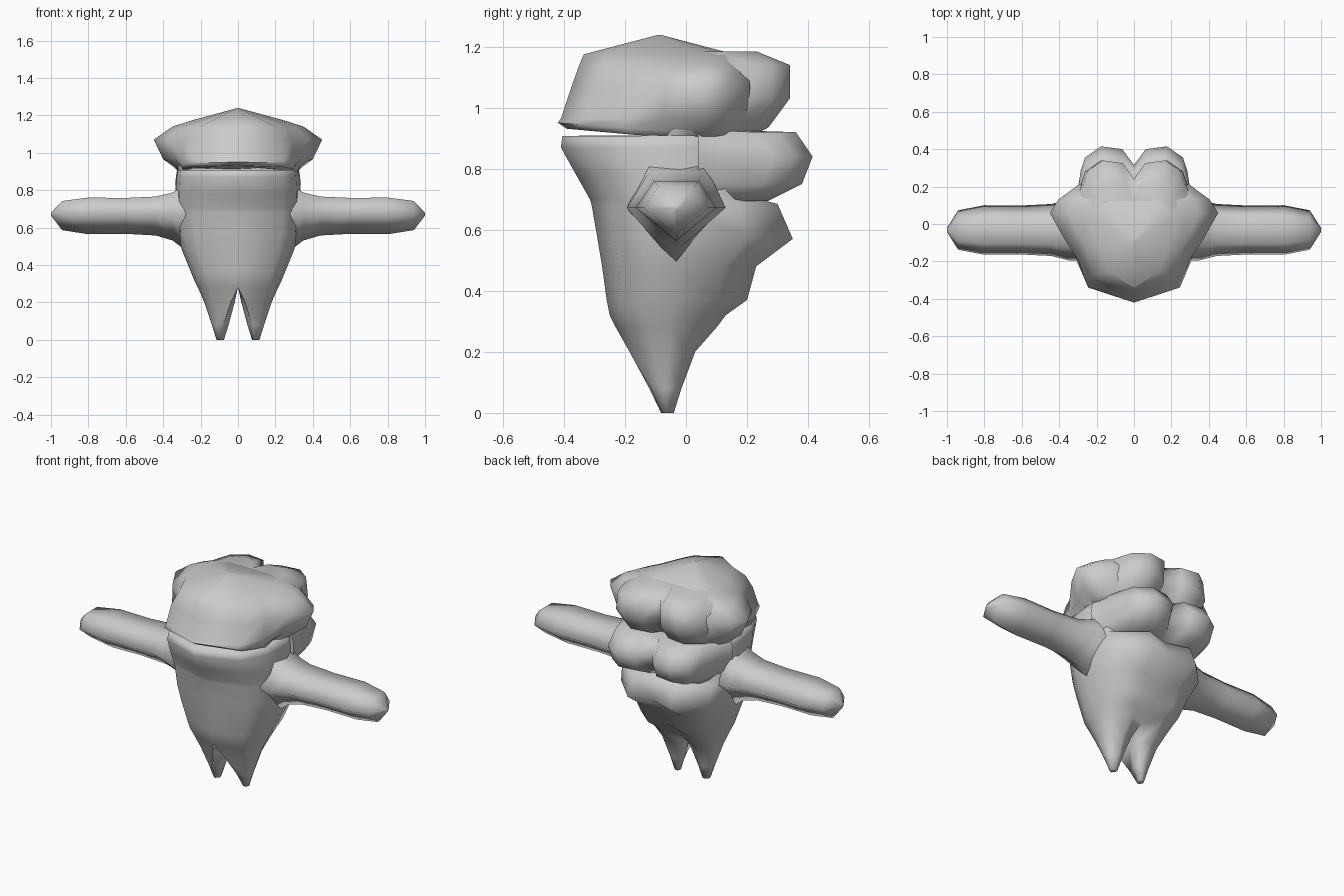
import bpy, bmesh, math

cube = bpy.data.objects.get("Cube")
if cube:
    bpy.data.objects.remove(cube, do_unlink=True)

grey = bpy.data.materials.new("plain grey")
grey.use_nodes = True
tone = (0.6, 0.6, 0.6, 1)
grey.diffuse_color = tone
grey.node_tree.nodes["Principled BSDF"].inputs["Base Color"].default_value = tone


def loft(name, rings, angle=85):
    """Skin closed rings, open the centre plane and mirror to the other side."""
    bm = bmesh.new()
    loops = [[bm.verts.new(p) for p in ring] for ring in rings]
    for a, b in zip(loops, loops[1:]):
        for i in range(len(a)):
            j = (i + 1) % len(a)
            bm.faces.new((a[i], a[j], b[j], b[i]))
    bm.faces.new(loops[0][::-1])
    bm.faces.new(loops[-1])
    bmesh.ops.recalc_face_normals(bm, faces=bm.faces)
    inner = [f for f in bm.faces if all(abs(v.co.x) < 0.001 for v in f.verts)]
    bmesh.ops.delete(bm, geom=inner, context="FACES")
    bmesh.ops.remove_doubles(bm, verts=bm.verts, dist=0.0005)
    mesh = bpy.data.meshes.new(name)
    bm.to_mesh(mesh)
    bm.free()
    mesh.materials.append(grey)
    obj = bpy.data.objects.new(name, mesh)
    bpy.context.collection.objects.link(obj)
    mod = obj.modifiers.new("mirror", "MIRROR")
    mod.use_clip = True
    mod.merge_threshold = 0.001
    bpy.ops.object.select_all(action="DESELECT")
    bpy.context.view_layer.objects.active = obj
    obj.select_set(True)
    bpy.ops.object.shade_smooth_by_angle(angle=math.radians(angle))
    return obj


# Body: half sections, tapering down and splitting into two pointed legs
def body_ring(z, w, front, side, back, x0=0, leg=0):
    shape = [(0, front, 0.42), (0.72, front + (side - front) * 0.22, 0.72),
             (0.94, front + (side - front) * 0.58, 0.92), (1, side, 1),
             (0.88, side + (back - side) * 0.6, 0.86), (0.42, back, 0.5),
             (0, back - 0.04 * (1 - leg), 0.14), (0, side, 0)]
    return [(x0 + (w - x0) * (u * (1 - leg) + k * leg), y, z) for u, y, k in shape]


# The first two rings are the neck set back inside the mouth slit
body = [
    (0.96, 0.335, -0.13, 0.02, 0.18),
    (0.909, 0.325, -0.13, 0.02, 0.18),
    (0.908, 0.325, -0.405, 0, 0.18),
    (0.87, 0.33, -0.41, -0.01, 0.18),
    (0.78, 0.335, -0.36, -0.02, 0.2),
    (0.7, 0.335, -0.315, -0.02, 0.24),
    (0.685, 0.335, -0.31, -0.02, 0.3),
    (0.57, 0.325, -0.29, -0.03, 0.35),
    (0.48, 0.3, -0.275, -0.035, 0.23),
    (0.37, 0.255, -0.26, -0.045, 0.2),
    (0.32, 0.235, -0.25, -0.05, 0.13),
    (0.28, 0.215, -0.23, -0.05, 0.1),
    (0.2, 0.18, -0.185, -0.055, 0.03, 0.018, 0.3),
    (0.08, 0.14, -0.12, -0.06, -0.015, 0.05, 0.7),
    (0, 0.115, -0.082, -0.06, -0.04, 0.075, 1),
]
loft("body", [body_ring(*r) for r in body])


# Head: broad dome with cheek points and a lower lip that lifts at the front
def head_ring(z, front, corner, cheek, back, lip=0):
    pts = [(0, front), (corner, front + 0.08), (corner + 0.06, front + 0.22),
           (cheek * 0.84, -0.07), (cheek, 0.06), (cheek * 0.9, 0.13),
           (cheek * 0.66, back), (0, back), (0, 0)]
    return [(x, y, z + lip * max(0, -y - 0.1)) for x, y in pts]


head = [
    (0.905, -0.39, 0.24, 0.325, 0.18, 0.09),
    (0.925, -0.42, 0.245, 0.345, 0.19, 0.08),
    (0.965, -0.41, 0.24, 0.4, 0.2),
    (1.07, -0.375, 0.23, 0.45, 0.21),
    (1.14, -0.35, 0.2, 0.35, 0.2),
    (1.175, -0.335, 0.13, 0.24, 0.16),
]
dome = [head_ring(*r) for r in head]
dome.append([(x * 0.03, -0.085 + y * 0.03, 1.238) for x, y, z in dome[-1]])
loft("head", dome)


# Back lobes: two stacked pairs of bulges with a centre crease, blending outward
def lobe_ring(z, back, w, spread):
    root = 0.04
    pts = [(0, root), (w * spread, root), (w * (1 + spread) / 2, 0.12),
           (w, back - 0.13), (w * 0.92, back - 0.06),
           (w * 0.62, back), (w * 0.22, back - 0.015), (0, back - 0.1)]
    return [(x, max(y, root), z) for x, y in pts]


upper = [(0.9, 0.2, 0.27, 1.15), (0.935, 0.27, 0.28, 1.2), (1.03, 0.34, 0.285, 1.35),
         (1.14, 0.34, 0.27, 1.2), (1.185, 0.23, 0.2, 1)]
lower = [(0.925, 0.2, 0.26, 1.2), (0.92, 0.36, 0.275, 1.18), (0.84, 0.415, 0.285, 1.18),
         (0.75, 0.38, 0.28, 1.18), (0.695, 0.27, 0.26, 1.15)]
loft("upper_back_lobes", [lobe_ring(*r) for r in upper])
loft("lower_back_lobes", [lobe_ring(*r) for r in lower])

# Arms: five-sided, flared upward at the shoulder and pointed at the end
pentagon = [(-0.075, 0.09), (0.075, 0.09), (0.135, 0), (0, -0.11), (-0.135, 0)]
arm = [(0.24, 1.15, 2), (0.29, 1.2, 1.7), (0.35, 1.2, 1.28), (0.44, 1.03, 1.04),
       (0.6, 0.97, 0.96), (0.8, 0.98, 0.98), (0.94, 0.78, 0.78), (1, 0.08, 0.08)]
loft("arms", [[(x, -0.032 + y * s, 0.672 + z * t) for y, z in pentagon] for x, s, t in arm], 180)
